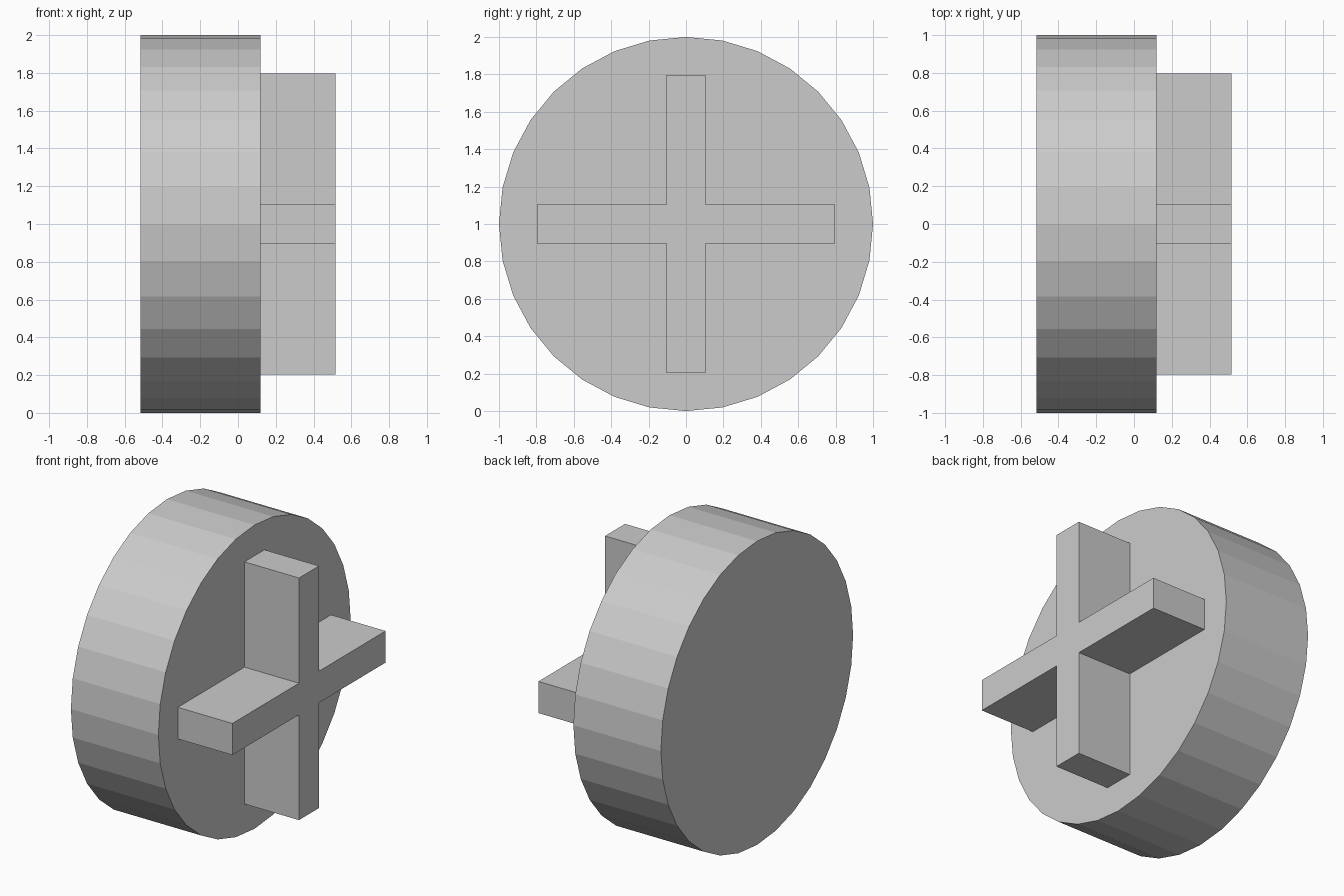
import bpy, bmesh
from math import sin, cos, tau

if "Cube" in bpy.data.objects:
    bpy.data.objects.remove(bpy.data.objects["Cube"])

CENTRE_Z = 1.0


def prism(name, outline, x0, x1):
    """Extrude a (y, z) outline along x from x0 to x1."""
    bm = bmesh.new()
    face = bm.faces.new([bm.verts.new((x0, y, CENTRE_Z + z)) for y, z in outline])
    ext = bmesh.ops.extrude_face_region(bm, geom=[face], use_keep_orig=True)
    top = [v for v in ext["geom"] if isinstance(v, bmesh.types.BMVert)]
    bmesh.ops.translate(bm, verts=top, vec=(x1 - x0, 0, 0))
    bmesh.ops.recalc_face_normals(bm, faces=bm.faces[:])
    mesh = bpy.data.meshes.new(name)
    bm.to_mesh(mesh)
    bm.free()
    obj = bpy.data.objects.new(name, mesh)
    bpy.context.collection.objects.link(obj)
    return obj


# Round head: 32-sided disc
SIDES = 32
circle = [(cos(tau * i / SIDES), sin(tau * i / SIDES)) for i in range(SIDES)]
prism("round_head", circle, -0.517, 0.12)

# Cross-shaped stem: one arm repeated in quarter turns
REACH, HALF = 0.797, 0.104
cross = []
arm = [(REACH, -HALF), (REACH, HALF), (HALF, HALF)]
for _ in range(4):
    cross += arm
    arm = [(-z, y) for y, z in arm]
prism("cross_stem", cross, 0.12, 0.517)
